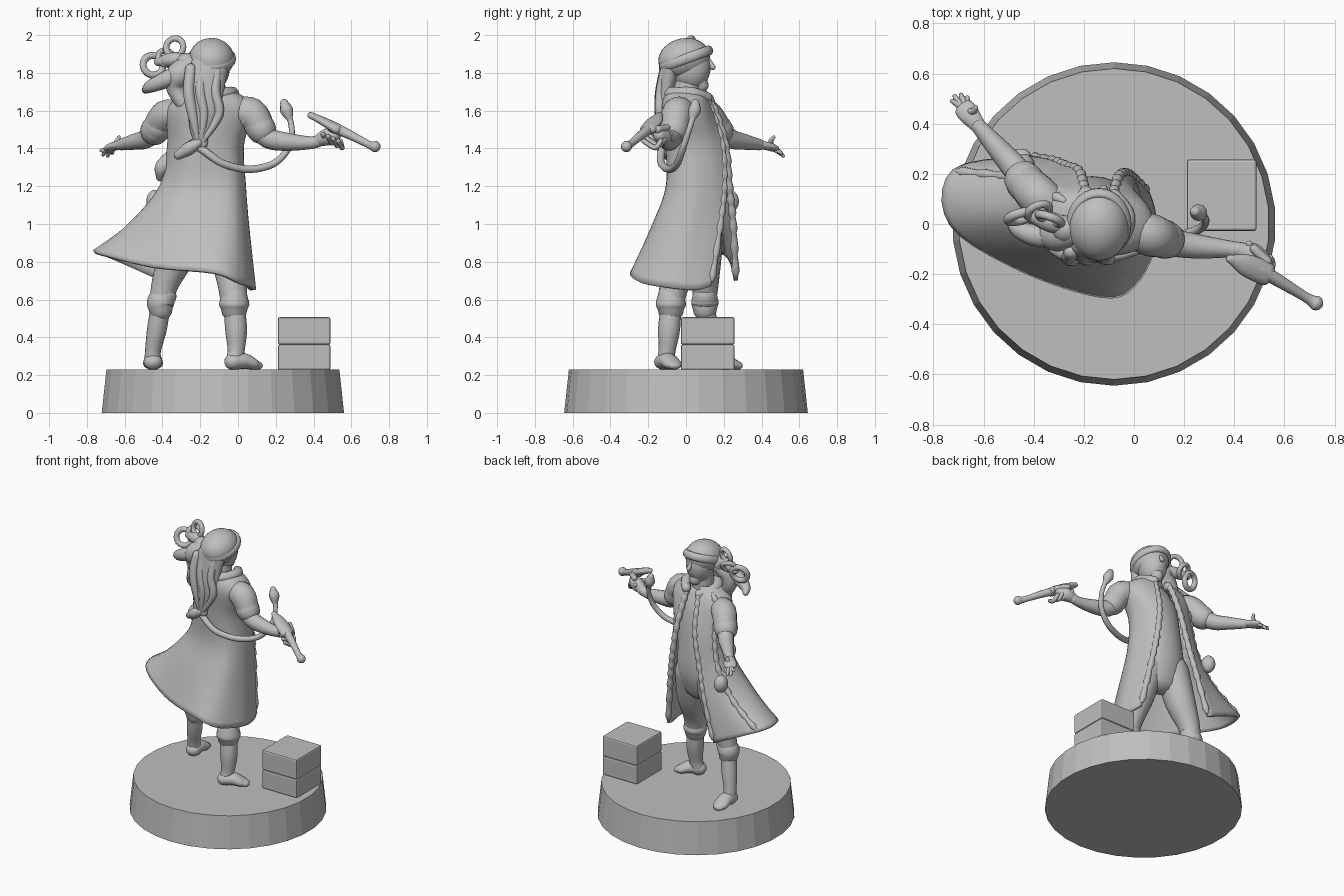
import bpy, bmesh, math
from mathutils import Vector

grey = bpy.data.materials.new("plain grey")
grey.diffuse_color = (0.52, 0.52, 0.52, 1)


def finish(ob, name, smooth=True):
    ob.name = ob.data.name = name
    ob.data.materials.clear()
    ob.data.materials.append(grey)
    for p in ob.data.polygons:
        p.use_smooth = smooth
    return ob


def from_bmesh(bm, name, smooth=True):
    bmesh.ops.recalc_face_normals(bm, faces=bm.faces)
    me = bpy.data.meshes.new(name)
    bm.to_mesh(me)
    bm.free()
    ob = bpy.data.objects.new(name, me)
    bpy.context.collection.objects.link(ob)
    return finish(ob, name, smooth)


def spline(pts, steps):
    """Catmull-Rom samples through tuples of any size."""
    out = []
    for i in range(len(pts) - 1):
        p0, p1, p2, p3 = pts[max(i - 1, 0)], pts[i], pts[i + 1], pts[min(i + 2, len(pts) - 1)]
        for k in range(steps):
            t = k / steps
            out.append(tuple(0.5 * (2 * b + (c - a) * t + (2 * a - 5 * b + 4 * c - d) * t * t
                                    + (3 * b - a - 3 * c + d) * t ** 3)
                             for a, b, c, d in zip(p0, p1, p2, p3)))
    return out + [tuple(pts[-1])]


def tube(name, pts, sides=16, steps=5, ripple=0.0):
    """Round-ended tube through (x, y, z, r) or (x, y, z, r_side, r_up) points."""
    pts = spline([p if len(p) == 5 else (*p, p[3]) for p in pts], steps)
    whole = Vector(pts[-1][:3]) - Vector(pts[0][:3])
    ref = Vector((0, 1, 0)) if abs(whole.z) > 0.75 * whole.length else Vector((0, 0, 1))
    rings = []
    for i, p in enumerate(pts):
        t = (Vector(pts[min(i + 1, len(pts) - 1)][:3]) - Vector(pts[max(i - 1, 0)][:3])).normalized()
        c, rx, ry = Vector(p[:3]), max(p[3], .004), max(p[4], .004)
        f = 1 + ripple * (i % 4 - 1.5)
        ends = [(a, 1) for a in (25, 50, 78)] if i == len(pts) - 1 else []
        ends = [(a, -1) for a in (78, 50, 25)] + [(0, 1)] if i == 0 else [(0, 1)] + ends
        for a, s in ends:
            a = math.radians(a)
            rings.append((c + t * s * math.sin(a) * min(rx, ry), t, rx * f * math.cos(a), ry * f * math.cos(a)))
    bm = bmesh.new()
    loops = []
    for c, t, rx, ry in rings:
        a = ref.cross(t).normalized()
        b = t.cross(a)
        loops.append([bm.verts.new(c + a * rx * math.cos(q) + b * ry * math.sin(q))
                      for q in (2 * math.pi * k / sides for k in range(sides))])
    for l0, l1 in zip(loops, loops[1:]):
        for k in range(sides):
            n = (k + 1) % sides
            bm.faces.new((l0[k], l0[n], l1[n], l1[k]))
    bm.faces.new(loops[0])
    bm.faces.new(loops[-1])
    return from_bmesh(bm, name)


def ball(name, loc, size, rot=(0, 0, 0)):
    bpy.ops.mesh.primitive_uv_sphere_add(segments=28, ring_count=18, location=loc, rotation=rot)
    ob = bpy.context.object
    ob.scale = size
    return finish(ob, name)


def ring(name, loc, rot, major, minor):
    bpy.ops.mesh.primitive_torus_add(location=loc, rotation=rot, major_radius=major, minor_radius=minor,
                                     major_segments=28, minor_segments=10)
    return finish(bpy.context.object, name)


# round base
bpy.ops.mesh.primitive_cone_add(vertices=30, radius1=.645, radius2=.62, depth=.23, location=(-.08, 0, .115))
finish(bpy.context.object, "round_base", False)

# crate: two worn stacked slabs
for part, z, h in (("lower", .295, .135), ("upper", .434, .145)):
    bpy.ops.mesh.primitive_cube_add(size=1, location=(.35, .115, z))
    ob = bpy.context.object
    ob.scale = (.278, .285, h)
    bpy.ops.object.transform_apply(location=False, rotation=False, scale=True)
    bev = ob.modifiers.new("worn edges", 'BEVEL')
    bev.width, bev.segments = .01, 2
    finish(ob, "crate_" + part, False)

# coat: levels run from the right front edge, round the back, to the left front edge
levels = [
    (1.70, [(-.09, .09), (-.05, .06), (-.03, 0), (-.06, -.07), (-.14, -.10), (-.21, -.07), (-.25, 0), (-.23, .07), (-.18, .10)]),
    (1.61, [(-.08, .13), (.03, .08), (.07, -.01), (.02, -.09), (-.14, -.12), (-.28, -.08), (-.36, .02), (-.33, .12), (-.20, .15)]),
    (1.42, [(-.06, .19), (0, .12), (.02, .02), (-.03, -.07), (-.15, -.10), (-.28, -.07), (-.36, .04), (-.34, .16), (-.22, .21)]),
    (1.20, [(-.03, .20), (.01, .13), (.03, .02), (-.03, -.08), (-.16, -.095), (-.30, -.07), (-.40, .04), (-.38, .18), (-.27, .23)]),
    (1.00, [(0, .18), (.03, .10), (.045, -.01), (-.02, -.14), (-.17, -.165), (-.38, -.12), (-.56, .03), (-.51, .19), (-.32, .25)]),
    (0, [(.05, .13), (.075, .05), (.08, -.08), (0, -.24), (-.13, -.285), (-.45, -.18), (-.73, 0), (-.72, .21), (-.41, .265)]),
]
hem = (.67, .65, .66, .69, .74, .77, .84, .84, .70)
grid = [spline([(x, y, z or hem[i]) for i, (x, y) in enumerate(row)], 5) for z, row in levels]
columns = [spline(list(col), 6) for col in zip(*grid)]
bm = bmesh.new()
cols = [[bm.verts.new(p) for p in col] for col in columns]
for c0, c1 in zip(cols, cols[1:]):
    for k in range(len(c0) - 1):
        bm.faces.new((c0[k], c1[k], c1[k + 1], c0[k + 1]))
coat = from_bmesh(bm, "long_coat")
sol = coat.modifiers.new("cloth thickness", 'SOLIDIFY')
sol.thickness, sol.offset = .022, 0

# scalloped trim down both front edges and a second line on the left flap
for name, i in (("right_trim", 0), ("left_trim", -1), ("left_outer_trim", -6)):
    tube(name, [(*p, .019) for p in columns[i][3::2]], 10, 4, .13)
tube("collar", [(-.08, .11, 1.67, .03), (-.03, .03, 1.69, .035), (-.06, -.06, 1.69, .035), (-.14, -.09, 1.69, .035),
                (-.22, -.05, 1.69, .035), (-.25, .03, 1.68, .035), (-.19, .12, 1.66, .03)], 12)

# body under the coat
tube("shirt_and_hips", [(-.18, .06, .98, .15, .10), (-.17, .07, 1.1, .17, .12), (-.16, .06, 1.3, .16, .12),
                        (-.14, .04, 1.5, .17, .11), (-.14, .02, 1.6, .14, .09)], 24)
tube("right_trouser", [(-.08, .05, 1.06, .11), (-.05, 0, .85, .10), (-.03, -.06, .68, .078), (-.02, -.08, .58, .07)])
tube("left_trouser", [(-.26, .08, 1.06, .11), (-.32, .09, .85, .10), (-.38, .10, .70, .075), (-.41, .10, .59, .06)])
tube("right_cuff", [(-.02, -.08, .62, .07), (-.02, -.08, .575, .08), (-.02, -.08, .55, .07)])
tube("left_cuff", [(-.39, .10, .62, .065), (-.41, .10, .585, .072), (-.41, .10, .55, .064)])

# boots
tube("right_boot", [(-.02, -.08, .56, .055), (-.01, -.09, .44, .058), (-.01, -.10, .33, .045), (-.02, -.11, .27, .047)])
tube("left_boot", [(-.41, .10, .56, .052), (-.43, .12, .44, .052), (-.45, .14, .33, .042), (-.45, .15, .27, .046)])
tube("right_foot", [(-.03, -.12, .27, .05, .042), (.03, -.095, .275, .05, .042), (.08, -.07, .258, .052, .03),
                    (.11, -.06, .25, .035, .02)])
tube("left_foot", [(-.45, .13, .27, .05, .042), (-.45, .19, .275, .05, .042), (-.45, .25, .258, .052, .03),
                   (-.45, .28, .25, .035, .02)])

# left arm, held out with an open hand
tube("left_sleeve", [(-.31, .06, 1.58, .07), (-.38, .11, 1.575, .083), (-.43, .165, 1.51, .075)])
tube("left_sleeve_hem", [(-.42, .15, 1.52, .078), (-.44, .175, 1.495, .078)])
tube("left_forearm", [(-.42, .155, 1.53, .055), (-.48, .23, 1.455, .052), (-.55, .31, 1.435, .042), (-.62, .39, 1.42, .03)])
tube("left_palm", [(-.62, .39, 1.42, .03, .022), (-.66, .44, 1.41, .042, .022), (-.68, .465, 1.40, .04, .018)])
for i, (tip, mid) in enumerate([((-.725, .49, 1.39), (-.70, .475, 1.39)), ((-.715, .51, 1.365), (-.70, .485, 1.385)),
                                ((-.69, .515, 1.36), (-.68, .49, 1.385)), ((-.665, .505, 1.375), (-.665, .48, 1.39)),
                                ((-.63, .465, 1.46), (-.64, .45, 1.44))]):
    tube("left_finger_%d" % (i + 1), [(-.665, .45, 1.405, .014), (*mid, .013), (*tip, .009)], 8)

# right arm, holding a pistol
tube("right_sleeve", [(-.01, -.02, 1.59, .075), (.07, -.045, 1.585, .085), (.12, -.06, 1.51, .075)])
tube("right_sleeve_hem", [(.105, -.055, 1.53, .078), (.125, -.062, 1.50, .078)])
tube("right_forearm", [(.10, -.055, 1.52, .058), (.16, -.075, 1.455, .055), (.26, -.09, 1.435, .048),
                       (.38, -.10, 1.43, .034), (.43, -.105, 1.44, .032)])
tube("right_hand", [(.42, -.105, 1.44, .03), (.47, -.12, 1.46, .045), (.51, -.14, 1.47, .035)])
for i in range(4):
    x, y, z = .46 + .027 * i, -.11 - .018 * i, 1.475 - .012 * i
    tube("right_finger_%d" % (i + 1), [(x, y + .03, z, .014), (x + .01, y + .0, z - .035, .014), (x - .01, y - .06, z, .013)], 8)
tube("pistol_grip", [(.385, -.14, 1.575, .018, .018), (.45, -.165, 1.545, .045, .022), (.53, -.20, 1.50, .048, .028)], 12)
tube("pistol_barrel", [(.50, -.18, 1.515, .03), (.60, -.24, 1.468, .024), (.69, -.295, 1.422, .02), (.725, -.315, 1.41, .03)], 14)
tube("pistol_lock", [(.48, -.10, 1.51, .018), (.53, -.15, 1.50, .022)], 10)

# tail curling out to the right, with a tuft
tube("tail", [(-.24, -.10, 1.43, .02), (-.17, -.13, 1.38, .021), (-.08, -.13, 1.32, .02), (.05, -.09, 1.29, .02),
              (.18, -.05, 1.315, .019), (.26, -.02, 1.39, .018), (.285, .01, 1.48, .016), (.275, .035, 1.56, .015)], 12)
tube("tail_tuft", [(.275, .03, 1.55, .014), (.258, .045, 1.60, .034), (.245, .05, 1.64, .022)], 12)

# head facing away to the back, wrapped in a headscarf
tube("neck", [(-.14, 0, 1.6, .08), (-.14, .01, 1.78, .07)])
ball("face", (-.135, .025, 1.83), (.092, .105, .125))
tube("jaw", [(-.135, .05, 1.78, .07, .07), (-.13, .08, 1.735, .04, .04)])
tube("nose", [(-.125, .125, 1.865, .01), (-.12, .142, 1.83, .015)], 10)
ball("headscarf", (-.14, -.01, 1.875), (.12, .138, .108), (math.radians(12), 0, 0))
scarf = ring("headscarf_band", (-.14, .0, 1.875), (math.radians(20), 0, 0), .112, .018)
scarf.scale = (1, 1.16, 1.5)
ball("scarf_knot", (-.27, -.02, 1.85), (.06, .055, .055))

# hair hanging down the back
tube("hair_back", [(-.15, -.08, 1.84, .10, .06), (-.17, -.10, 1.74, .10, .05), (-.18, -.11, 1.62, .09, .045),
                   (-.20, -.12, 1.50, .055, .03), (-.19, -.125, 1.42, .03, .02)])
for i, (x, w) in enumerate(((-.25, .03), (-.19, .028), (-.11, .026))):
    tube("hair_lock_%d" % (i + 1), [(x, -.11, 1.82, w), (x - .01, -.135, 1.70, w), (x + .01, -.14, 1.58, w * .9),
                                    (-.20 + .2 * (x + .19), -.135, 1.44, .012)], 10)
tube("hair_end", [(-.21, -.13, 1.43, .025), (-.26, -.12, 1.40, .035), (-.315, -.10, 1.365, .025)], 12)
tube("side_hair", [(-.24, -.03, 1.84, .06), (-.31, -.04, 1.79, .07), (-.33, -.03, 1.72, .05), (-.29, -.04, 1.64, .04)])

# scarf tails and bow loops blown to the left
tube("scarf_tail_upper", [(-.26, -.01, 1.86, .035), (-.34, .01, 1.87, .04), (-.42, .04, 1.86, .025)], 12)
tube("scarf_tail_lower", [(-.28, -.03, 1.82, .04), (-.37, -.05, 1.77, .045), (-.46, -.02, 1.73, .035), (-.49, .02, 1.71, .02)], 12)
ring("bow_loop_left", (-.45, .03, 1.84), (math.radians(75), 0, math.radians(15)), .054, .019)
ring("bow_loop_top", (-.335, .02, 1.935), (math.radians(80), 0, math.radians(-20)), .048, .017)
ring("bow_loop_inner", (-.38, .05, 1.88), (math.radians(50), math.radians(30), 0), .045, .016)

# sash knot on the left hip
tube("sash_knot", [(-.36, .08, 1.36, .03), (-.40, .07, 1.30, .04), (-.41, .09, 1.25, .025)], 12)
ball("hip_pouch", (-.44, .23, 1.12), (.045, .05, .06))
